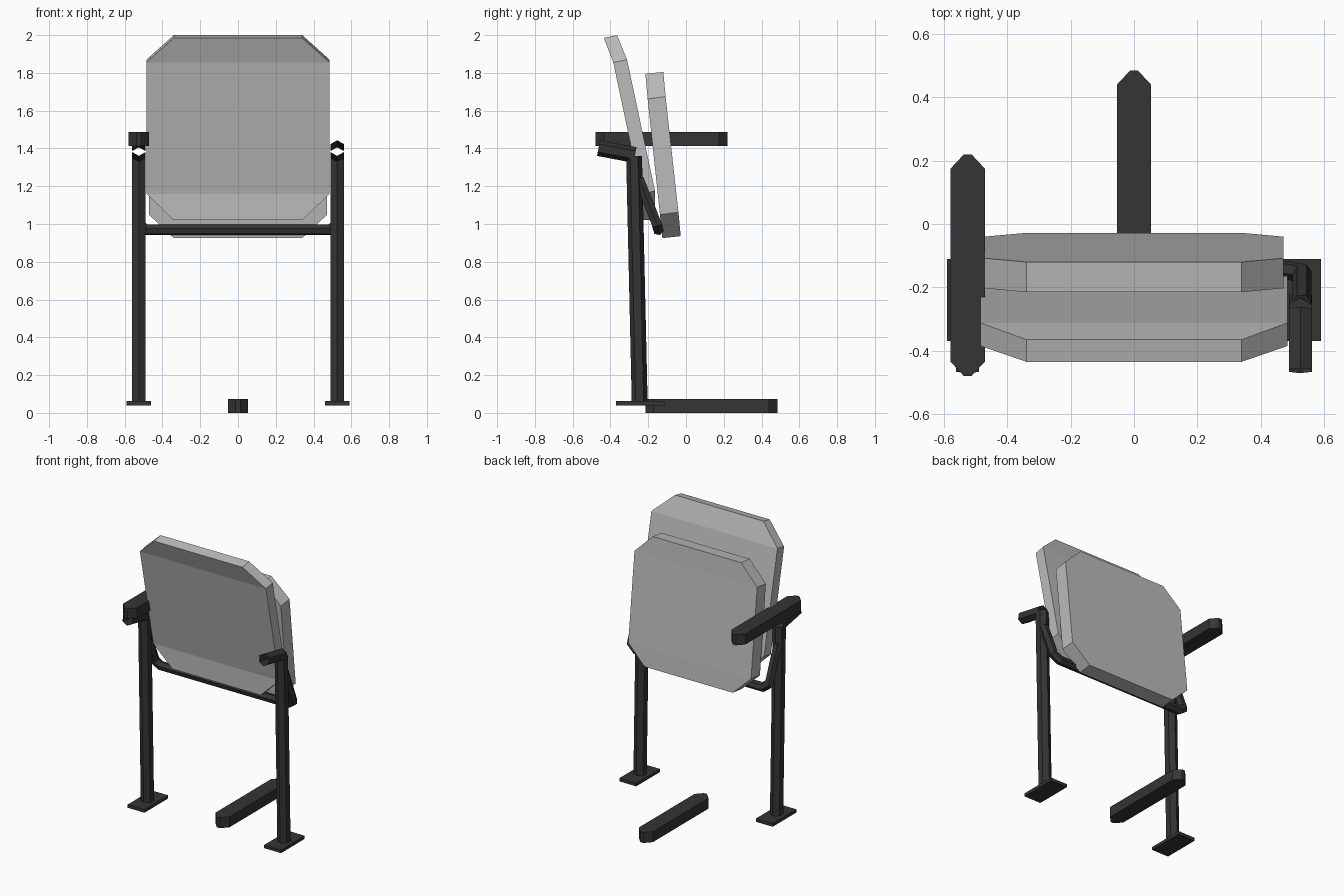
import bpy, bmesh, math
from mathutils import Vector

cube = bpy.data.objects.get("Cube")
if cube:
    bpy.data.objects.remove(cube, do_unlink=True)


def material(name, value):
    mat = bpy.data.materials.new(name)
    mat.use_nodes = True
    colour = (value, value, value, 1)
    mat.diffuse_color = colour
    mat.node_tree.nodes["Principled BSDF"].inputs["Base Color"].default_value = colour
    return mat


GREY = material("light grey shell", 0.5)
DARK = material("dark grey frame", 0.035)


def loft(name, rings, mat, caps=True):
    """Bridge equal-sized closed rings of points into one flat-faced mesh."""
    bm = bmesh.new()
    loops = [[bm.verts.new(p) for p in ring] for ring in rings]
    n = len(loops[0])
    for a, b in zip(loops, loops[1:]):
        for i in range(n):
            j = (i + 1) % n
            bm.faces.new((a[i], a[j], b[j], b[i]))
    if caps:
        bm.faces.new(loops[0])
        bm.faces.new(loops[-1])
    bmesh.ops.recalc_face_normals(bm, faces=bm.faces)
    mesh = bpy.data.meshes.new(name)
    bm.to_mesh(mesh)
    bm.free()
    mesh.materials.append(mat)
    obj = bpy.data.objects.new(name, mesh)
    bpy.context.collection.objects.link(obj)
    return obj


def panel(name, profile, widths):
    """Padded board: side profile of (front y, z, back y, z) with half widths."""
    rings = [[(-w, fy, fz), (w, fy, fz), (w, by, bz), (-w, by, bz)]
             for (fy, fz, by, bz), w in zip(profile, widths)]
    return loft(name, rings, GREY)


def tube(name, points, radius, point_to, caps=True):
    """Six-sided tube with mitred bends; one ridge points along point_to."""
    pts = [Vector(p) for p in points]
    dirs = [(b - a).normalized() for a, b in zip(pts, pts[1:])]
    side = dirs[0].cross(Vector(point_to)).normalized()
    ridge = side.cross(dirs[0])
    ring = [pts[0] + radius * (math.cos(i * math.pi / 3) * ridge
                               + math.sin(i * math.pi / 3) * side) for i in range(6)]
    rings = [ring]
    for i, d in enumerate(dirs):
        normal = d + dirs[i + 1] if i + 1 < len(dirs) else d
        end = pts[i + 1]
        ring = [p + d * ((end - p).dot(normal) / d.dot(normal)) for p in ring]
        rings.append(ring)
    return loft(name, rings, DARK, caps)


def pad(name, x, y, z):
    """Long bar with pointed ends, placed by its centre and underside."""
    half = [(0.012, 0.35), (0.054, 0.305)]
    outline = half + [(w, -l) for w, l in reversed(half)]
    outline += [(-w, l) for w, l in reversed(outline)]
    return loft(name, [[(x + w, y + l, h) for w, l in outline]
                       for h in (z, z + 0.073)], DARK)


# Curved backrest shell and folded seat
panel("backrest", [(-0.435, 1.985, -0.365, 2.0), (-0.385, 1.855, -0.312, 1.87),
                   (-0.238, 1.16, -0.164, 1.175), (-0.236, 1.02, -0.166, 1.02)],
      (0.34, 0.485, 0.485, 0.34))
panel("seat", [(-0.215, 1.795, -0.12, 1.805), (-0.203, 1.662, -0.108, 1.675),
               (-0.138, 1.05, -0.04, 1.062), (-0.125, 0.925, -0.028, 0.936)],
      (0.34, 0.472, 0.472, 0.34))

# Legs, feet and open arm brackets on both sides
for side, s in (("left", 1), ("right", -1)):
    x = s * 0.525
    tube(side + "_leg", [(x, -0.245, 0.05), (x, -0.275, 1.36)], 0.042, (0, 1, 0))
    loft(side + "_foot_plate",
         [[(x + a * 0.065, -0.24 + b * 0.13, z)
           for a, b in ((-1, -1), (1, -1), (1, 1), (-1, 1))] for z in (0.04, 0.062)], DARK)
    tube(side + "_arm_bracket", [(x, -0.463, 1.402), (x, -0.27, 1.365)],
         0.042, (0, 0, 1), caps=False)

# Bent support rail under the seat
tube("support_rail", [(-0.53, -0.25, 1.24), (-0.53, -0.155, 1.0), (-0.49, -0.147, 0.97),
                      (0.49, -0.147, 0.97), (0.53, -0.155, 1.0), (0.53, -0.25, 1.24)],
     0.03, (1, 0, 0))

# Right armrest and the matching bar on the floor
pad("right_armrest", -0.525, -0.13, 1.413)
pad("floor_bar", 0, 0.135, 0)
